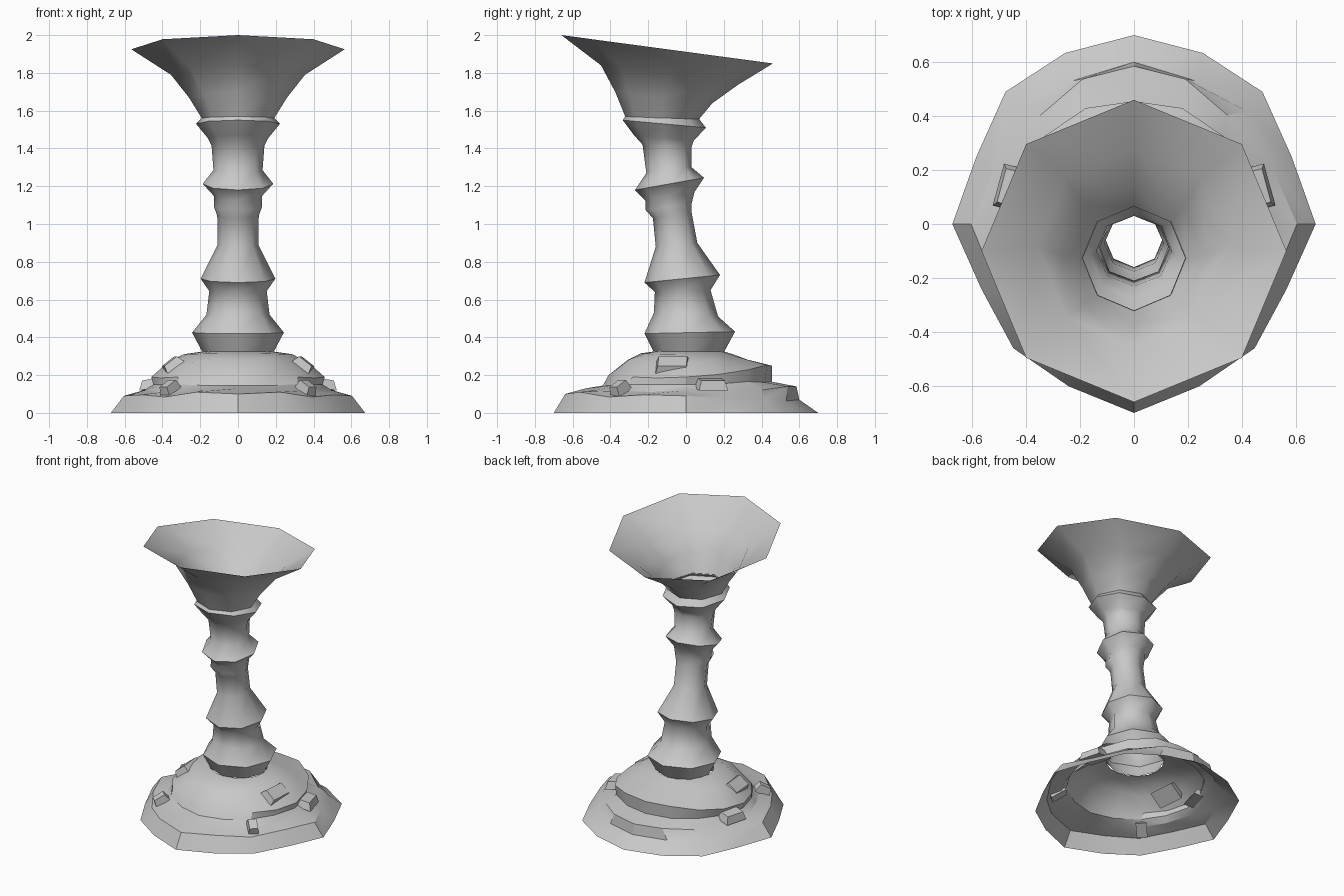
import bpy, bmesh, math, random
from mathutils import Matrix, Vector

cube = bpy.data.objects.get("Cube")
if cube:
    bpy.data.objects.remove(cube, do_unlink=True)
random.seed(11)

stone = bpy.data.materials.new("grey_stone")
stone.use_nodes = True
GREY = (0.58, 0.58, 0.58, 1)
stone.diffuse_color = GREY
stone.node_tree.nodes["Principled BSDF"].inputs["Base Color"].default_value = GREY


def finish(name, bm, angle):
    mesh = bpy.data.meshes.new(name)
    bm.to_mesh(mesh)
    bm.free()
    obj = bpy.data.objects.new(name, mesh)
    bpy.context.collection.objects.link(obj)
    mesh.materials.append(stone)
    bpy.ops.object.select_all(action='DESELECT')
    obj.select_set(True)
    bpy.context.view_layer.objects.active = obj
    bpy.ops.object.shade_smooth_by_angle(angle=math.radians(angle))


def loft(name, rings, angle):
    """Skin a list of rings, listed from the bottom up, into an open tube."""
    bm = bmesh.new()
    loops = [[bm.verts.new(p) for p in ring] for ring in rings]
    n = len(loops[0])
    for low, high in zip(loops, loops[1:]):
        for i in range(n):
            j = (i + 1) % n
            bm.faces.new((low[j], low[i], high[i], high[j]))
    finish(name, bm, angle)


def tilted_ring(front_y, front_z, back_y, back_z, rx, n=8):
    ring = []
    for i in range(n):
        a = math.tau * i / n
        t = (1 + math.cos(a)) / 2
        ring.append((rx * math.sin(a), front_y + (back_y - front_y) * t,
                     front_z + (back_z - front_z) * t))
    return ring


# Turned stem: front y, front z, back y, back z, half width
stem = [
    (-.17, .32, .20, .32, .187), (-.22, .42, .26, .43, .243),
    (-.17, .53, .17, .51, .167), (-.165, .64, .13, .65, .152),
    (-.22, .69, .18, .73, .198), (-.16, .88, .06, .90, .108),
    (-.175, 1.03, .03, 1.06, .11), (-.215, 1.075, .03, 1.11, .128),
    (-.215, 1.125, .045, 1.17, .127), (-.27, 1.18, .095, 1.245, .187),
    (-.21, 1.27, .03, 1.30, .13), (-.23, 1.42, .03, 1.41, .14),
    (-.275, 1.47, .04, 1.44, .16), (-.335, 1.55, .105, 1.51, .222),
    (-.32, 1.572, .07, 1.555, .19),
]
loft("stem", [tilted_ring(*r) for r in stem], 48)

# Flared, forward-tilted bowl
bowl = [(-.32, 1.565, .065, 1.55, .19), (-.375, 1.70, .14, 1.64, .26),
        (-.45, 1.84, .28, 1.74, .355), (-.66, 2.0, .46, 1.85, .565)]
loft("bowl", [tilted_ring(*r) for r in bowl], 48)

# Rocky mound: radius and height at front, side and back for each tier
tiers = [
    ((.70, 0), (.68, 0), (.70, 0)),
    ((.64, .10), (.61, .09), (.60, .07)),
    ((.53, .13), (.50, .12), (.585, .14)),
    ((.44, .145), (.45, .15), (.455, .165)),
    ((.41, .20), (.46, .19), (.455, .25)),
    ((.31, .28), (.38, .26), (.33, .28)),
    ((.24, .315), (.29, .31), (.25, .31)),
    ((.17, .325), (.187, .325), (.20, .325)),
]
# Uneven outline of the foot, from the back round to the front
outline = [1, .98, .99, .93, .99, .9, .93, .93, 1]
# How strongly each tier follows that outline
follow = [1, 1, .6, .3, .2, 0, 0, 0]


def mound_ring(level, n=16):
    front, side, back = tiers[level]
    wobble = [random.uniform(-1, 1) for i in range(n // 2 + 1)]
    ring = []
    for i in range(n):
        a = math.tau * i / n
        c, s = math.cos(a), math.sin(a)
        k = min(i, n - i)
        end = back if c > 0 else front
        w = wobble[k] if 0 < level < 6 and k % 4 else 0
        r = 1 + (outline[k] - 1) * follow[level] + .025 * w
        z = end[1] * c * c + side[1] * s * s + .012 * w
        ring.append((side[0] * s * r, end[0] * c * r, z))
    return ring


loft("mound", [mound_ring(i) for i in range(len(tiers))], 28)


# Angular rocks bedded in the slopes, in mirrored pairs
def rock(name, loc, size, turn, lean):
    for label, sign in (("left", 1), ("right", -1)):
        bm = bmesh.new()
        bmesh.ops.create_cube(bm, size=1)
        for v in bm.verts:
            if v.co.z > 0:
                v.co.x *= .7
                v.co.y *= .8
        bmesh.ops.transform(bm, verts=bm.verts, matrix=(
            Matrix.Translation(loc) @ Matrix.Rotation(math.radians(turn), 4, 'Z')
            @ Matrix.Rotation(math.radians(lean), 4, 'Y')
            @ Matrix.Diagonal(Vector((*size, 1)))))
        for v in bm.verts:
            v.co.x *= sign
        bmesh.ops.recalc_face_normals(bm, faces=bm.faces)
        finish(label + "_" + name, bm, 30)


rock("upper_rock", (.345, -.07, .25), (.12, .19, .06), -5, 38)
rock("front_rock", (.36, -.35, .125), (.11, .07, .07), -45, 30)
rock("rear_ledge_rock", (.44, .13, .155), (.14, .16, .05), 15, 10)
